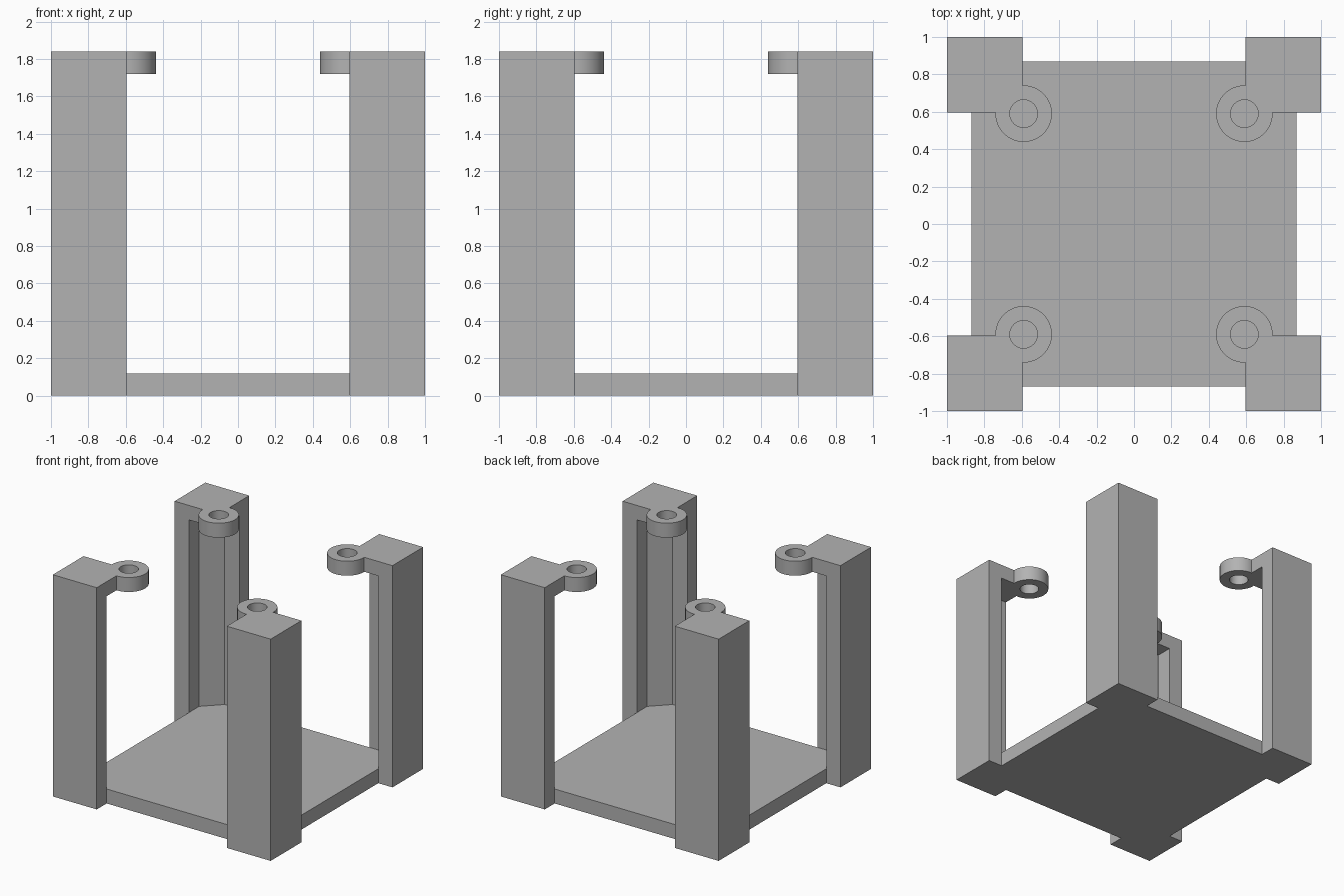
import bpy
from math import cos, sin, pi, asin

if "Cube" in bpy.data.objects:
    bpy.data.objects.remove(bpy.data.objects["Cube"])

OUT, INNER, WALL = 1.0, 0.597, 0.87      # post outside, post inside, wall inner face
FLOOR, CAP, TOP = 0.12, 1.72, 1.84       # heights
RING, RING_R, HOLE_R = 0.59, 0.151, 0.074
STEP = WALL - 0.137                      # where the corner fillet meets the walls

grey = bpy.data.materials.new("plain grey")
grey.use_nodes = True
colour = (0.45, 0.45, 0.45, 1)
grey.diffuse_color = colour
grey.node_tree.nodes["Principled BSDF"].inputs["Base Color"].default_value = colour


def turn(points, quarter):
    """Rotate plan points about the centre by quarter turns."""
    for _ in range(quarter):
        points = [(-y, x) for x, y in points]
    return points


def arc(radius, start, end, count):
    return [(RING + radius * cos(start + (end - start) * i / count),
             RING + radius * sin(start + (end - start) * i / count))
            for i in range(count + 1)]


def slab(name, outlines, bottom, top):
    """Extrude filled plan outlines (later ones are holes) between two heights."""
    curve = bpy.data.curves.new(name, 'CURVE')
    curve.dimensions = '2D'
    curve.fill_mode = 'BOTH'
    curve.extrude = (top - bottom) / 2
    for points in outlines:
        spline = curve.splines.new('POLY')
        spline.points.add(len(points) - 1)
        for p, (x, y) in zip(spline.points, points):
            p.co = (x, y, 0, 1)
        spline.use_cyclic_u = True
    obj = bpy.data.objects.new(name, curve)
    obj.location.z = (top + bottom) / 2
    bpy.context.collection.objects.link(obj)
    bpy.ops.object.select_all(action='DESELECT')
    obj.select_set(True)
    bpy.context.view_layer.objects.active = obj
    bpy.ops.object.convert(target='MESH')
    obj = bpy.context.view_layer.objects.active
    # weld the caps to the sides and make normals consistent
    bpy.ops.object.mode_set(mode='EDIT')
    bpy.ops.mesh.select_all(action='SELECT')
    bpy.ops.mesh.remove_doubles(threshold=0.0001)
    bpy.ops.mesh.normals_make_consistent(inside=False)
    bpy.ops.object.mode_set(mode='OBJECT')
    bpy.ops.object.shade_smooth_by_angle(angle=pi / 6)
    obj.data.materials.clear()
    obj.data.materials.append(grey)
    return obj


# Base plate with a square foot at each corner
foot = [(WALL, INNER), (OUT, INNER), (OUT, OUT), (INNER, OUT), (INNER, WALL)]
slab("base_plate", [[p for q in range(4) for p in turn(foot, q)]], 0, FLOOR)

# Angle-section post with a diagonal inner face
post = [(OUT, INNER), (OUT, OUT), (INNER, OUT), (INNER, WALL),
        (STEP, WALL), (WALL, STEP), (WALL, INNER)]

# Square cap blending into a round screw lug
a = asin((INNER - RING) / RING_R)
cap = [(OUT, INNER), (OUT, OUT), (INNER, OUT)] + arc(RING_R, pi / 2 - a, 2 * pi + a, 48)
hole = arc(HOLE_R, 0, 2 * pi, 48)[:-1]

for q, corner in enumerate(("back_left", "back_right", "front_right", "front_left")):
    slab(corner + "_post", [turn(post, q)], FLOOR, CAP)
    slab(corner + "_screw_lug", [turn(cap, q), turn(hole, q)], CAP, TOP)
